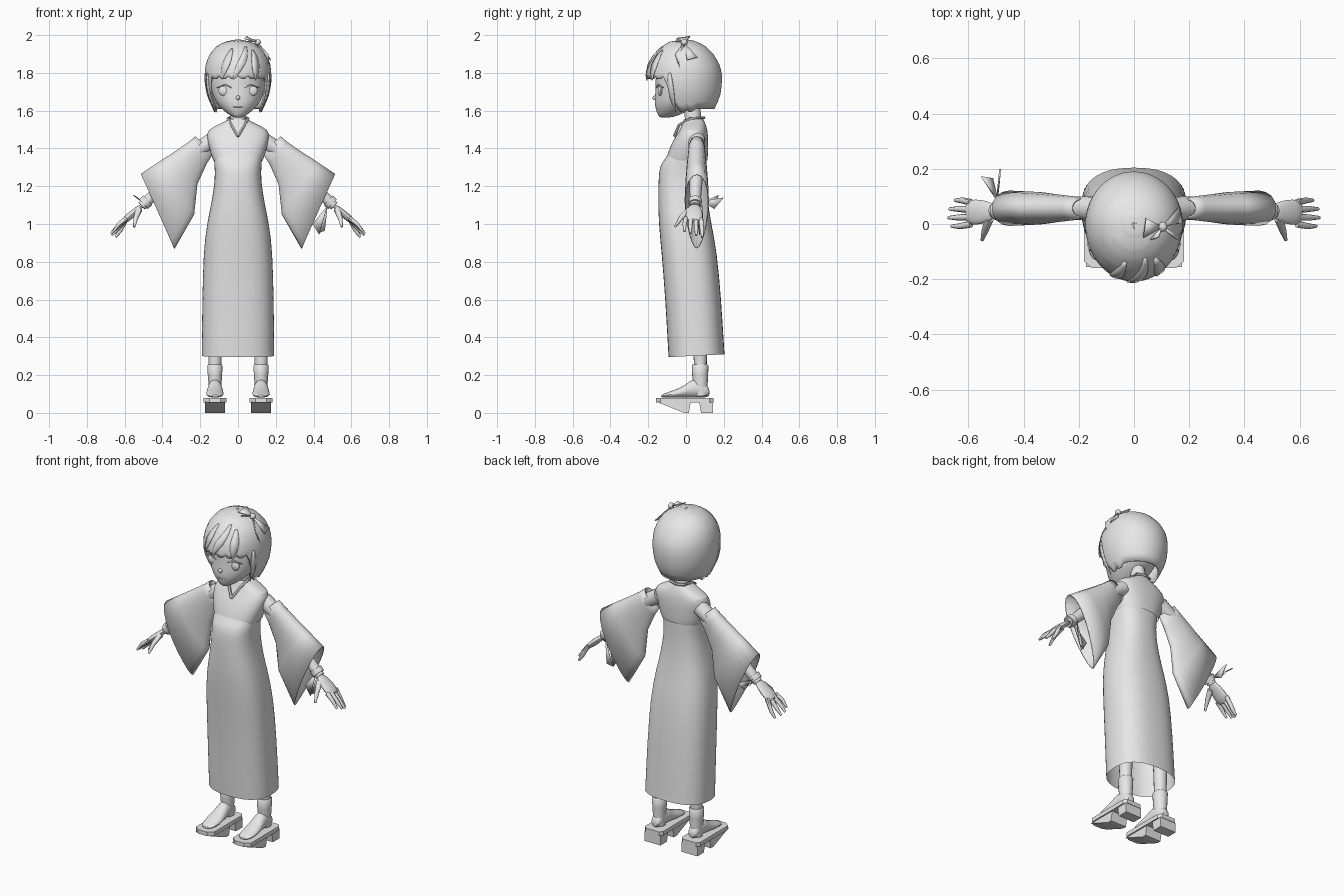
import bpy, bmesh, math
from mathutils import Vector

cube = bpy.data.objects.get("Cube")
if cube:
    bpy.data.objects.remove(cube)

mat = bpy.data.materials.new("plain grey")
mat.use_nodes = True
mat.diffuse_color = (0.8, 0.8, 0.8, 1)
mat.node_tree.nodes["Principled BSDF"].inputs["Base Color"].default_value = mat.diffuse_color


def finish(name, bm, sub=0, thick=0, angle=45):
    bmesh.ops.recalc_face_normals(bm, faces=bm.faces)
    mesh = bpy.data.meshes.new(name)
    bm.to_mesh(mesh)
    bm.free()
    ob = bpy.data.objects.new(name, mesh)
    bpy.context.collection.objects.link(ob)
    mesh.materials.append(mat)
    if thick:
        mod = ob.modifiers.new("thickness", 'SOLIDIFY')
        mod.thickness = thick
    if sub:
        mod = ob.modifiers.new("smooth", 'SUBSURF')
        mod.levels = mod.render_levels = sub
    bpy.ops.object.select_all(action='DESELECT')
    ob.select_set(True)
    bpy.context.view_layer.objects.active = ob
    bpy.ops.object.shade_smooth_by_angle(angle=math.radians(angle))
    return ob


def loft(name, rings, caps=True, **kw):
    """Skin a list of closed rings of points."""
    bm = bmesh.new()
    vs = [[bm.verts.new(p) for p in r] for r in rings]
    n = len(rings[0])
    for a, b in zip(vs, vs[1:]):
        for i in range(n):
            bm.faces.new((a[i], a[(i + 1) % n], b[(i + 1) % n], b[i]))
    if caps:
        bm.faces.new(vs[0])
        bm.faces.new(vs[-1])
    return finish(name, bm, **kw)


def power(c, p):
    return math.copysign(abs(c) ** (2 / p), c)


def ring(row, n=28, p=2.0, tilt=0):
    """Horizontal oval from height, half width, front y and back y."""
    z, hx, yf, yb = row
    pts = []
    for i in range(n):
        a = math.tau * i / n
        y = (yf + yb) / 2 + (yb - yf) / 2 * power(math.sin(a), p)
        pts.append((hx * power(math.cos(a), p), y, z + tilt * y))
    return pts


def tube(name, pts, radii, flat=1.0, n=10, **kw):
    """Round limb along a path; flat squeezes it across y."""
    pts = [Vector(p) for p in pts]
    rings = []
    for i, c in enumerate(pts):
        d = (pts[min(i + 1, len(pts) - 1)] - pts[max(i - 1, 0)]).normalized()
        u = Vector((0, 1, 0))
        u = (u - d * u.dot(d)).normalized()
        v = d.cross(u)
        rings.append([c + radii[i] * (u * math.cos(math.tau * k / n)
                      + v * flat * math.sin(math.tau * k / n)) for k in range(n)])
    return loft(name, rings, **kw)


def plate(name, pts, thick=0.006):
    bm = bmesh.new()
    bm.faces.new([bm.verts.new(p) for p in pts])
    return finish(name, bm, thick=thick)


def prism(name, x, profile, width):
    """Side profile (y, z) extruded across x."""
    return loft(name, [[(x + s * width / 2, y, z) for y, z in profile] for s in (-1, 1)], angle=30)


def ball(name, loc, size):
    bm = bmesh.new()
    bmesh.ops.create_uvsphere(bm, u_segments=16, v_segments=10, radius=1)
    for v in bm.verts:
        v.co = Vector([c * k + l for c, k, l in zip(v.co, size, loc)])
    return finish(name, bm)


# Gown and shoulder yoke
gown = [(.3, .193, -.093, .205), (.31, .193, -.094, .204), (.6, .19, -.11, .187),
        (.85, .184, -.13, .165), (1.0, .166, -.145, .135), (1.12, .139, -.148, .115),
        (1.24, .121, -.146, .107), (1.31, .125, -.14, .107), (1.345, .128, -.11, .107),
        (1.38, .128, -.09, .1)]
loft("gown", [ring(r, p=2.5, tilt=.05 if r[0] < .32 else 0) for r in gown], caps=False, sub=1)
yoke = [(1.335, .131, -.108, .113), (1.35, .138, -.104, .116), (1.41, .155, -.085, .118),
        (1.46, .166, -.058, .118), (1.5, .163, -.032, .113), (1.53, .095, -.02, .104),
        (1.555, .05, -.012, .092)]
loft("shoulder_yoke", [ring(r, p=2.4) for r in yoke], caps=False, sub=1)
for s in (-1, 1):
    tube("collar", [(0, -.062, 1.465), (s * .035, -.036, 1.525), (s * .053, .02, 1.558),
                    (s * .045, .08, 1.562), (0, .095, 1.562)], [.008] * 5, n=6)

# Neck, head and face
loft("neck", [ring(r, 16) for r in ((1.45, .05, -.01, .09), (1.54, .04, -.002, .08),
                                    (1.66, .043, -.02, .08))], sub=1)
head = [(1.563, .015, -.135, -.09), (1.572, .04, -.148, -.04), (1.61, .09, -.162, .03),
        (1.65, .121, -.168, .08), (1.7, .14, -.162, .12), (1.76, .147, -.162, .14),
        (1.83, .143, -.16, .15), (1.9, .105, -.12, .11), (1.93, .04, -.05, .05)]
loft("head", [ring(r) for r in head], sub=1)
ball("nose", (0, -.163, 1.668), (.011, .015, .012))
ball("mouth", (0, -.157, 1.62), (.028, .006, .003))
for s in (-1, 1):
    ball("eye", (s * .073, -.136, 1.705), (.031, .012, .027))
    tube("eyelash", [(s * .035, -.157, 1.722), (s * .07, -.148, 1.737), (s * .112, -.122, 1.722)],
         [.003, .006, .003], n=6)

# Bobbed hair: a cap whose lower edge varies round the head
hair = [(1.977, .0, -.01, .0), (1.966, .07, -.085, .06), (1.94, .115, -.13, .105),
        (1.9, .15, -.168, .145), (1.85, .17, -.197, .175), (1.8, .177, -.209, .19),
        (1.74, .176, -.207, .19), (1.68, .164, -.19, .181), (1.63, .143, -.165, .162),
        (1.57, .115, -.13, .13)]


def hair_point(a, z, grow=1.0):
    for r, q in zip(hair, hair[1:]):
        if z >= q[0]:
            break
    t = (r[0] - z) / (r[0] - q[0])
    hx, yf, yb = [r[k] + (q[k] - r[k]) * t for k in (1, 2, 3)]
    y = yf * math.cos(a) if math.cos(a) > 0 else -yb * math.cos(a)
    return Vector((hx * math.sin(a) * grow, y * grow, z))


def hair_edge(a, i):
    a = abs(a)
    jag = .014 * (i % 3 == 0)
    if a < 1.0:
        return 1.768 + jag
    if a < 1.3:
        return 1.768 - (a - 1.0) / .3 * .17
    return 1.592 + jag if a < 1.9 else 1.61


N, ROWS = 60, 14
rings = []
for j in range(ROWS + 1):
    row = []
    for i in range(N):
        a = math.tau * i / N - math.pi
        t = (j + .15) / (ROWS + .15)
        z = 1.977 - (1.977 - hair_edge(a, i)) * t ** 1.5
        row.append(hair_point(a, z))
    rings.append(row)
cap = loft("hair_cap", rings, caps=False, thick=.014)
crown = tuple(hair_point(0, 1.976))
ball("hair_crown", (0, -.005, 1.965), (.05, .055, .011))


def lock(a0, a1, z0, z1, w):
    """Tapered strand lying on the hair."""
    left, right = [], []
    for k in range(9):
        t = k / 8
        a, z = a0 + (a1 - a0) * t, z0 + (z1 - z0) * t
        half = w * math.sin(math.pi * (.12 + .88 * t))
        left.append(hair_point(a - half, z, 1.025))
        right.append(hair_point(a + half, z, 1.025))
    bm = bmesh.new()
    l, r = [[bm.verts.new(p) for p in side] for side in (left, right)]
    for k in range(8):
        bm.faces.new((l[k], r[k], r[k + 1], l[k + 1]))
    finish("hair_lock", bm, thick=.006)


for spec in ((.35, -.15, 1.94, 1.76, .13), (-.25, -.5, 1.93, 1.765, .12), (.6, .55, 1.92, 1.76, .13),
             (1.15, 1.18, 1.8, 1.59, .08), (-1.15, -1.18, 1.8, 1.59, .08)):
    lock(*spec)

# Hair bow on the left of the crown
knot = (.105, -.01, 1.962)
ball("bow_knot", knot, (.016, .018, .016))
for tip_a, tip_b in (((.035, -.05, 1.985), (.045, .02, 1.995)), ((.09, -.05, 1.975), (.06, -.058, 1.965)),
                     ((.165, .06, 1.885), (.175, .005, 1.87)), ((.16, -.055, 1.9), (.172, -.03, 1.82))):
    plate("bow_loop", [knot, tip_a, tip_b])

for s in (-1, 1):
    # Wide hanging sleeve, open at both ends
    stations = [((.225, 1.465), (.13, 1.375), .045), ((.26, 1.435), (.165, 1.32), .055),
                ((.33, 1.387), (.215, 1.21), .064), ((.42, 1.328), (.232, 1.05), .074),
                ((.515, 1.265), (.335, .87), .08)]
    rings = []
    for (tx, tz), (bx, bz), w in stations:
        r = []
        for k in range(20):
            u = math.tau * k / 20
            f = (1 - math.cos(u)) / 2
            r.append((s * (tx + (bx - tx) * f), .057 + w * math.sin(u) * (1 - .45 * f), tz + (bz - tz) * f))
        rings.append(r)
    loft("sleeve", rings, caps=False, thick=.006)

    # Arm, palm, fingers and thumb
    tube("arm", [(s * .13, .057, 1.445), (s * .2, .057, 1.4), (s * .34, .055, 1.26), (s * .46, .05, 1.14),
                 (s * .51, .047, 1.095)], [.045, .043, .036, .03, .025], n=14)
    tube("palm", [(s * .5, .047, 1.105), (s * .535, .045, 1.075), (s * .575, .043, 1.04),
                  (s * .61, .04, 1.01)], [.024, .042, .05, .043], flat=.4, n=12, sub=1)
    for k, (y, reach) in enumerate(((0, .9), (.026, 1.05), (.052, 1.0), (.078, .75))):
        tube("finger", [(s * .59, y, 1.03), (s * (.59 + .045 * reach), y + (y - .04) * .2, 1.0 - .012 * k),
                        (s * (.59 + .078 * reach), y + (y - .04) * .2, .96 - .01 * k)], [.013, .011, .006], n=8)
    tube("thumb", [(s * .525, .02, 1.075), (s * .54, -.025, 1.035), (s * .55, -.058, .985)],
         [.018, .013, .006], n=8)

    # Wrist ribbon
    tube("wrist_band", [(s * .478, .049, 1.125), (s * .5, .048, 1.105)], [.036, .034], n=14)
    if s < 0:
        plate("ribbon_tail", [(-.495, .08, 1.11), (-.555, .172, 1.15), (-.515, .165, 1.12), (-.51, .12, 1.1)])
        plate("ribbon_tail", [(-.5, .08, 1.12), (-.488, .2, 1.14), (-.492, .15, 1.08)])
    else:
        plate("ribbon_tail", [(.475, .06, 1.1), (.395, .075, 1.0), (.43, .075, .945)])
        plate("ribbon_tail", [(.475, .08, 1.1), (.425, .08, .95), (.46, .09, .965)])

    # Leg, split-toe sock and foot
    x = s * .122
    tube("leg", [(x, .07, .75), (x, .075, .4), (x, .076, .22)], [.055, .038, .033], n=16)
    tube("sock", [(x, .075, .257), (x, .075, .25), (x, .075, .2), (x, .077, .14), (x, .08, .09)],
         [.038, .044, .042, .037, .038], flat=.92, n=18)
    foot = [(.126, .022, .088, .125), (.105, .034, .08, .16), (.05, .037, .08, .185), (.02, .04, .08, .17),
            (-.01, .044, .08, .145), (-.06, .049, .08, .122), (-.11, .042, .08, .105), (-.134, .02, .082, .095)]
    loft("foot", [[(x + w * math.cos(math.tau * k / 14), y, (lo + hi) / 2 + (hi - lo) / 2
                    * math.sin(math.tau * k / 14)) for k in range(14)] for y, w, lo, hi in foot], sub=1)

    # Raised sandal: board, front wedge and heel block
    board = [(-.16, .03), (-.135, .06), (.125, .06), (.145, .045)]
    outline = board + [(y, -w) for y, w in reversed(board)]
    loft("sandal_board", [[(x + w, y, z) for y, w in outline] for z in (.056, .08)], angle=30)
    prism("sandal_front_block", x, [(-.155, .058), (.025, .058), (.015, 0), (-.01, 0)], .105)
    prism("sandal_heel_block", x, [(.07, .058), (.142, .058), (.142, 0), (.08, 0)], .105)
